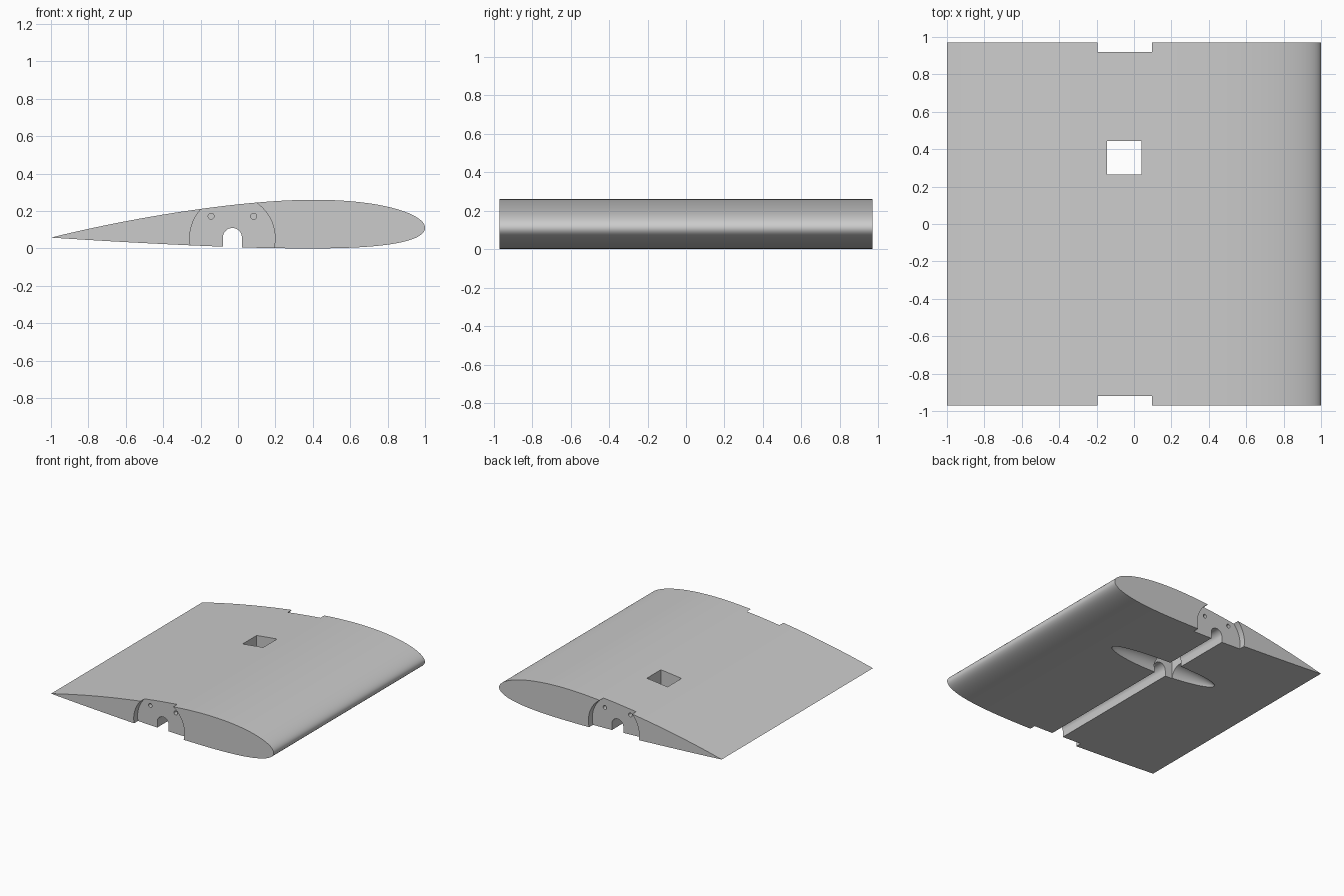
import bpy, bmesh, math
from mathutils import Matrix

if "Cube" in bpy.data.objects:
    bpy.data.objects.remove(bpy.data.objects["Cube"])

HALF = 0.97          # half span along y
MID = -0.03          # x of the channel and end pockets

grey = bpy.data.materials.new("light_grey")
grey.use_nodes = True
grey.diffuse_color = (0.6, 0.6, 0.6, 1)
grey.node_tree.nodes["Principled BSDF"].inputs["Base Color"].default_value = (0.6, 0.6, 0.6, 1)


def make_object(name, bm):
    bmesh.ops.recalc_face_normals(bm, faces=bm.faces)
    mesh = bpy.data.meshes.new(name)
    bm.to_mesh(mesh)
    bm.free()
    mesh.materials.append(grey)
    obj = bpy.data.objects.new(name, mesh)
    bpy.context.collection.objects.link(obj)
    return obj


def extrude_profile(name, points, y0, y1):
    """Prism along y from an x-z outline."""
    bm = bmesh.new()
    face = bm.faces.new([bm.verts.new((x, y0, z)) for x, z in points])
    ext = bmesh.ops.extrude_face_region(bm, geom=[face])
    moved = [g for g in ext["geom"] if isinstance(g, bmesh.types.BMVert)]
    bmesh.ops.translate(bm, vec=(0, y1 - y0, 0), verts=moved)
    return make_object(name, bm)


def arc(cx, cz, r, start, end, n):
    return [(cx + r * math.cos(a), cz + r * math.sin(a))
            for a in (start + (end - start) * i / n for i in range(n + 1))]


def surface(t, side):
    """Cambered wing section at chord fraction t; side is +1 top, -1 bottom."""
    half = 0.65 * (0.2969 * math.sqrt(t) - 0.126 * t - 0.3516 * t**2
                   + 0.2843 * t**3 - 0.1036 * t**4)
    p = 0.4
    if t < p:
        camber = 0.019 / p**2 * (2 * p * t - t * t)
    else:
        camber = 0.019 / (1 - p)**2 * (1 - 2 * p + 2 * p * t - t * t)
    return 1 - 2 * t, 0.11 - 0.052 * t + 2 * (camber + side * half)


# Wing body
N = 60
fractions = [(1 - math.cos(math.pi * i / N)) / 2 for i in range(N + 1)]
outline = [surface(t, 1) for t in reversed(fractions)] + [surface(t, -1) for t in fractions[1:]]
low = min(z for x, z in outline)
wing = extrude_profile("wing_section", [(x, z - low) for x, z in outline], -HALF, HALF)

cutters = []

# Round-topped channel along the underside
slot = [(MID - 0.051, -0.1), (MID + 0.051, -0.1)] + arc(MID, 0.058, 0.051, 0, math.pi, 24)
cutters.append(extrude_profile("channel_cutter", slot, -1.1, 1.1))

# Round end pockets, each with two blind screw holes
for s in (-1, 1):
    disc = arc(MID, 0.055, 0.228, 0, math.tau, 96)[:-1]
    cutters.append(extrude_profile("pocket_cutter", disc, s * (HALF - 0.05), s * 1.1))
    for x in (MID - 0.114, MID + 0.114):
        hole = arc(x, 0.172, 0.016, 0, math.tau, 20)[:-1]
        cutters.append(extrude_profile("screw_hole_cutter", hole, s * (HALF - 0.2), s * 1.05))

# Square opening through the wing
square = [(-0.145, -0.2), (0.04, -0.2), (0.04, 0.5), (-0.145, 0.5)]
cutters.append(extrude_profile("square_opening_cutter", square, 0.265, 0.445))

# Long tapered hollow under the opening
bm = bmesh.new()
bmesh.ops.create_uvsphere(bm, u_segments=48, v_segments=24, radius=1,
                          matrix=Matrix.Translation((0.01, 0.355, 0.01)) @ Matrix.Diagonal((0.5, 0.09, 0.09, 1)))
cutters.append(make_object("hollow_cutter", bm))

for c in cutters:
    mod = wing.modifiers.new(c.name, "BOOLEAN")
    mod.operation = "DIFFERENCE"
    mod.solver = "EXACT"
    mod.object = c

# Bake the cuts and drop the cutters
bpy.context.view_layer.update()
baked = bpy.data.meshes.new_from_object(wing.evaluated_get(bpy.context.evaluated_depsgraph_get()))
wing.modifiers.clear()
wing.data = baked
for c in cutters:
    bpy.data.objects.remove(c)
for poly in wing.data.polygons:
    poly.material_index = 0

bpy.ops.object.select_all(action="DESELECT")
wing.select_set(True)
bpy.context.view_layer.objects.active = wing
bpy.ops.object.shade_smooth_by_angle(angle=math.radians(30))
